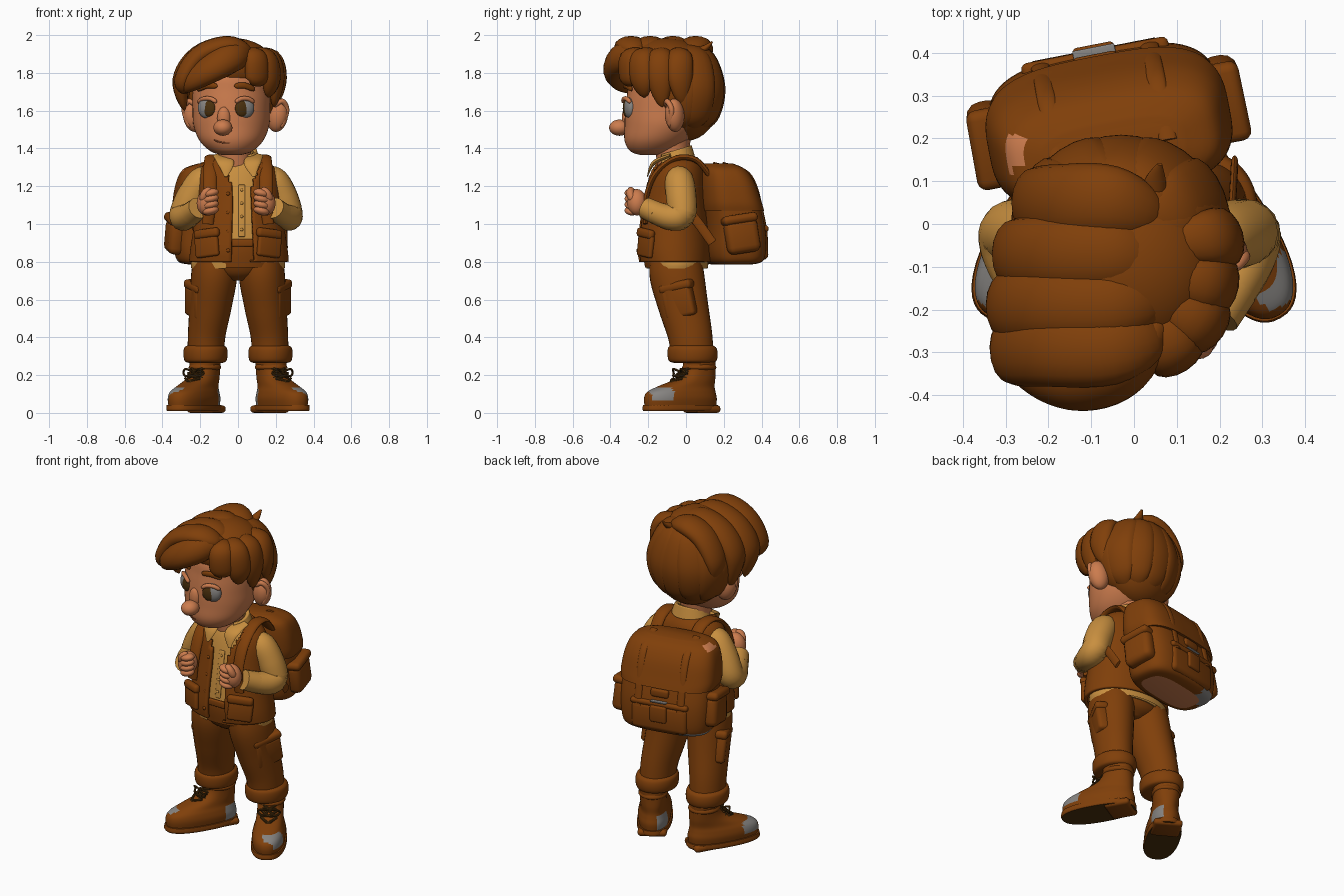
import bpy, bmesh
from math import sin, cos, pi, sqrt, radians, copysign
from mathutils import Vector, Matrix, Euler

cube = bpy.data.objects.get("Cube")
if cube:
    bpy.data.objects.remove(cube, do_unlink=True)


def material(name, color):
    m = bpy.data.materials.new(name)
    m.use_nodes = True
    m.diffuse_color = (*color, 1)
    m.node_tree.nodes["Principled BSDF"].inputs["Base Color"].default_value = (*color, 1)
    return m


BROWN = material("leather brown", (.215, .05, .003))
SKIN = material("skin", (.6, .2, .075))
SHIRT = material("tan shirt", (.58, .275, .05))
GREY = material("worn grey", (.24, .23, .22))
DARK = material("dark brown", (.07, .03, .004))
LIP = material("lip line", (.3, .08, .025))


def finish(name, bm, mat, smooth=40):
    bmesh.ops.recalc_face_normals(bm, faces=bm.faces)
    mesh = bpy.data.meshes.new(name)
    bm.to_mesh(mesh)
    bm.free()
    mesh.materials.append(mat)
    mesh.shade_smooth()
    mesh.set_sharp_from_angle(angle=radians(smooth))
    ob = bpy.data.objects.new(name, mesh)
    bpy.context.collection.objects.link(ob)
    return ob


def paint(ob, mat, rule):
    ob.data.materials.append(mat)
    for p in ob.data.polygons:
        if rule(p.center):
            p.material_index = len(ob.data.materials) - 1


def spline(rows, n):
    """Smooth interpolation through rows of any width."""
    rows = [Vector(r) for r in rows]
    out = []
    for i in range(len(rows) - 1):
        a, b, c, d = rows[max(i - 1, 0)], rows[i], rows[i + 1], rows[min(i + 2, len(rows) - 1)]
        for k in range(n):
            t = k / n
            out.append(b + (c - a) * (t / 2) + (a * 2 - b * 5 + c * 4 - d) * (t * t / 2)
                       + (b * 3 - a - c * 3 + d) * (t ** 3 / 2))
    return out + [rows[-1]]


def skin_rings(name, rings, mat, caps=True, keep=None):
    bm = bmesh.new()
    vs = [[bm.verts.new(p) for p in ring] for ring in rings]
    n = len(vs[0])
    for lo, hi in zip(vs, vs[1:]):
        for i in range(n):
            j = (i + 1) % n
            bm.faces.new((lo[i], lo[j], hi[j], hi[i]))
    if caps:
        bm.faces.new(vs[0])
        bm.faces.new(vs[-1])
    if keep:
        gone = [f for f in bm.faces if not keep(f.calc_center_median())]
        bmesh.ops.delete(bm, geom=gone, context="FACES")
    return finish(name, bm, mat)


def loft(name, rows, mat, power=2, seg=48, grow=0, tilt=0, n=5, **kw):
    """Stack of rounded rings; each row is z, x, y, x radius, y radius."""
    rings = []
    for z, x, y, rx, ry in spline(rows, n):
        ring = []
        for i in range(seg):
            c, s = cos(2 * pi * i / seg), sin(2 * pi * i / seg)
            px = copysign(abs(c) ** (2 / power), c) * (rx + grow)
            py = copysign(abs(s) ** (2 / power), s) * (ry + grow)
            ring.append((x + px, y + py, z + tilt * py))
        rings.append(ring)
    return skin_rings(name, rings, mat, **kw)


def sweep(name, rows, mat, side=(1, 0, 0), flat=1, ends=0, seg=16, n=6):
    """Tube along rows of x, y, z, radius; flat scales its thickness."""
    pts, rings = spline(rows, n), []
    last = len(pts) - 1
    for i, p in enumerate(pts):
        t = (pts[min(i + 1, last)] - pts[max(i - 1, 0)]).xyz.normalized()
        nor = t.cross(Vector(side)).normalized()
        across = nor.cross(t)
        u = min(i, last - i) / last
        r = p[3] * (sqrt(max(.02, 1 - (1 - u / ends) ** 2)) if u < ends else 1)
        rings.append([p.xyz + across * r * cos(2 * pi * k / seg) + nor * r * flat * sin(2 * pi * k / seg)
                      for k in range(seg)])
    return skin_rings(name, rings, mat)


def ball(name, loc, size, mat, rot=(0, 0, 0)):
    bm = bmesh.new()
    bmesh.ops.create_uvsphere(bm, u_segments=28, v_segments=18, radius=1)
    bm.transform(Matrix.LocRotScale(loc, Euler(rot), size))
    return finish(name, bm, mat)


def box(name, loc, size, mat, rot=(0, 0, 0), bevel=.02):
    bm = bmesh.new()
    bmesh.ops.create_cube(bm, size=1)
    bm.transform(Matrix.Diagonal((*size, 1)))
    bmesh.ops.bevel(bm, geom=bm.edges[:], offset=min(bevel, min(size) * .45), segments=3,
                    profile=.5, affect="EDGES")
    bm.transform(Matrix.LocRotScale(loc, Euler(rot), None))
    return finish(name, bm, mat)


def place(parts, loc, turn):
    for ob in parts:
        ob.location, ob.rotation_euler = loc, (0, 0, turn)


# Head and face
HX = -.035
loft("head", [(1.365, HX, -.18, .05, .06), (1.385, HX, -.18, .11, .115), (1.44, HX, -.155, .168, .17),
              (1.52, HX, -.12, .2, .205), (1.6, HX, -.11, .205, .212), (1.7, HX, -.1, .205, .21),
              (1.8, HX, -.1, .18, .19), (1.88, HX, -.1, .08, .08)], SKIN)
sweep("neck", [(0, -.04, 1.25, .1), (-.02, -.07, 1.36, .088), (-.02, -.07, 1.48, .1)], SKIN)


def face_point(x, z):
    low = max(0, 1.52 - z)
    return Vector((x, -.11 - low * .45 - (.212 - low * .5) * sqrt(max(0, 1 - ((x - HX) / .206) ** 2)), z))


ball("nose", (-.08, -.352, 1.51), (.05, .055, .043), SKIN)
ball("nose_bridge", (-.075, -.315, 1.56), (.035, .025, .06), SKIN)
for side, ex, look, ear in (("right", -.163, .008, -.235), ("left", .035, -.014, .208)):
    s = copysign(1, ear)
    p = face_point(ex, 1.615)
    yaw = (ex - HX) * 3
    ball(side + "_eye", p + Vector((0, .012, 0)), (.052, .03, .056), GREY, (0, 0, yaw))
    ball(side + "_iris", p + Vector((look, -.009, -.003)), (.037, .015, .043), DARK, (0, 0, yaw))
    sweep(side + "_upper_lid", [(*face_point(ex + d, 1.64 + .035 * (1 - abs(d) / .055)) + Vector((0, -.012, 0)), .012)
                                for d in (-.05, -.02, .02, .05)], SKIN, (0, 0, 1), 1, .2)
    sweep(side + "_eyebrow", [(*face_point(ex + d, 1.72 + h) + Vector((0, -.006, 0)), .016)
                              for d, h in ((-.055, .01 * s), (0, .013), (.055, -.01 * s))],
          BROWN, (0, 0, 1), .6, .3)
    ball(side + "_ear", (ear, -.06, 1.575), (.058, .05, .088), SKIN, (0, .15 * s, -.4 * s))
    sweep(side + "_ear_rim", [(ear - .02 * s, -.105, 1.62, .012), (ear + .025 * s, -.1, 1.65, .014),
                              (ear + .05 * s, -.075, 1.6, .014), (ear + .02 * s, -.09, 1.51, .012)],
          SKIN, (0, 1, 0), 1, .2)
sweep("mouth", [(*face_point(x, z), .0045) for x, z in
                ((-.13, 1.445), (-.085, 1.432), (-.03, 1.432), (.035, 1.45))], LIP, (0, 0, 1), 1, .2)

# Hair: base volumes, back lobes, swept fringe, side locks
ball("hair_back", (-.03, .0, 1.7), (.235, .19, .26), BROWN)
ball("hair_top", (-.03, -.1, 1.83), (.225, .215, .155), BROWN)
for i in range(7):
    a = radians(-12 + i * 34)
    rows = [(-.03 + .215 * cos(a) * cos(e), .165 * sin(a) * cos(e), 1.7 + .25 * sin(e), r)
            for e, r in ((1.4, .04), (.8, .09), (.1, .1), (-.5, .08), (-.95, .03))]
    sweep(f"hair_back_lobe_{i}", rows, BROWN, (-sin(a), cos(a), 0), .44, .2)
for i, (y, far, tip) in enumerate(((.05, .84, 1.64), (-.07, 1, 1.58), (-.19, 1.05, 1.6), (-.29, 1.02, 1.69))):
    sweep(f"hair_swept_lock_{i}", [(.07, y * .8 - .03, 1.91, .05), (-.05, y, 1.945, .085), (-.2 * far, y, 1.89, .09),
                                   (-.285 * far, y, 1.76, .08), (-.27 * far, y + .02, tip, .03)],
          BROWN, (0, 1, 0), .6, .15)
sweep("hair_fringe", [(.07, -.22, 1.91, .04), (-.02, -.33, 1.89, .08), (-.13, -.37, 1.83, .08),
                      (-.24, -.34, 1.76, .06), (-.31, -.27, 1.7, .02)], BROWN, (0, .5, 1), .8, .15)
for i, (x, y, tip) in enumerate(((.1, -.3, 1.76), (.175, -.235, 1.67), (.205, -.14, 1.62), (.215, -.03, 1.63))):
    sweep(f"hair_side_lock_{i}", [(.06, y * .6 - .03, 1.91, .04), (x * .75 + .02, y, 1.885, .065),
                                  (x, y, 1.77, .068), (x - .015, y + .015, tip, .03)],
          BROWN, (-y - .1, x + .03, 0), .6, .2)
sweep("hair_tuft", [(.04, .04, 1.9, .03), (.05, .1, 1.93, .025), (.06, .14, 1.965, .006)], BROWN, flat=.7)

# Shirt and open vest
torso = [(.77, .005, -.06, .235, .165), (.87, .005, -.065, .235, .172), (1, .005, -.065, .215, .16),
         (1.12, .005, -.06, .2, .145), (1.24, 0, -.05, .195, .13), (1.31, 0, -.045, .16, .11), (1.35, 0, -.04, .09, .08)]
shirt = loft("shirt", torso, SHIRT, grow=-.008)
paint(shirt, BROWN, lambda c: c.z < .92 and c.y < -.13)
loft("shirt_hem", [(.765, 0, -.05, .247, .165), (.79, 0, -.05, .25, .168), (.83, 0, -.055, .243, .168)], SHIRT,
     caps=False, keep=lambda c: c.y > -.13 or c.x < -.06)
vest = loft("vest", [(.8, .005, -.06, .242, .168)] + torso[1:], BROWN, grow=.013, seg=80, caps=False,
            keep=lambda c: not (c.y < -.08 and abs(c.x - .02) < .054 + max(0, c.z - 1.2) * .4))
thick = vest.modifiers.new("thickness", "SOLIDIFY")
thick.thickness, thick.offset = .018, 0
box("placket", (.02, -.204, 1.07), (.035, .012, .28), SHIRT, (-.165, 0, 0))
box("belt", (.02, -.232, .9), (.12, .018, .04), BROWN)
for i in range(4):
    ball(f"shirt_button_{i}", (.02, -.228 + .0125 * i, .97 + .07 * i), (.008, .006, .008), SHIRT)
    ball(f"vest_button_{i}", (-.052, -.255 + .014 * i, .86 + .1 * i), (.01, .008, .01), BROWN)
loft("collar_band", [(1.28, 0, -.05, .135, .11), (1.335, 0, -.055, .118, .1), (1.39, 0, -.06, .1, .09)],
     SHIRT, tilt=.3, caps=False, keep=lambda c: c.y > -.13).modifiers.new("thickness", "SOLIDIFY").thickness = .02

# Trousers hips
loft("hips", [(.7, 0, -.05, .05, .08), (.74, 0, -.05, .17, .13), (.82, 0, -.055, .222, .155), (.92, 0, -.06, .22, .16)], BROWN)

for side, s in (("right", -1), ("left", 1)):
    # Collar flap
    sweep(side + "_collar_flap", [(.1 * s, -.08, 1.365, .035), (.07 * s + .005, -.17, 1.325, .045),
                                  (.075 * s + .01, -.205, 1.25, .008)], SHIRT, (1, 0, 0), .25)
    # Sleeves and gripping hands
    o = -.02 if s < 0 else 0
    sweep(side + "_sleeve", [(.14 * s, -.04, 1.25, .06), (.19 * s, -.035, 1.225, .078), (.237 * s + o / 2, -.025, 1.14, .081),
                             (.268 * s + o, -.025, 1.05, .076), (.258 * s + o, -.09, 1.037, .068),
                             (.2 * s + o, -.2, 1.075, .056)], SHIRT, (.3, .3 * s, 1), 1, .05)
    sweep(side + "_sleeve_cuff", [(.228 * s + o, -.15, 1.055, .062), (.19 * s + o, -.215, 1.085, .058)], SHIRT, (0, 0, 1))
    hx = .142 * s + o
    ball(side + "_hand", (hx, -.26, 1.115), (.056, .052, .07), SKIN, (0, -.2 * s, 0))
    for i in range(4):
        ball(f"{side}_finger_{i}", (hx - .018 * s, -.288, 1.07 + i * .031), (.043, .037, .023), SKIN, (0, .25 * s, .2 * s))
    sweep(side + "_thumb", [(hx + .03 * s, -.28, 1.12, .022), (hx + .01 * s, -.295, 1.165, .021),
                            (hx - .02 * s, -.285, 1.185, .018)], SKIN, ends=.3)
    # Vest pocket
    for part, z, w, h, d in (("pocket", .885, .14, .12, .03), ("pocket_flap", .95, .15, .05, .04)):
        box(f"{side}_vest_{part}", (.165 * s, -.213, z), (w, d, h), BROWN, (-.05, .12 * s, .52 * s))
    # Trouser leg, cuff and cargo pocket
    sweep(side + "_trouser_leg", [(.115 * s, -.055, .87, .105), (.125 * s, -.05, .74, .122), (.145 * s, -.015, .57, .112),
                                  (.165 * s, .02, .42, .1), (.172 * s, .035, .3, .095)], BROWN, flat=1.18, seg=32)
    loft(side + "_trouser_cuff", [(.265, .172 * s, .035, .09, .1), (.275, .172 * s, .035, .11, .125),
                                  (.31, .172 * s, .035, .117, .133), (.345, .172 * s, .033, .112, .127),
                                  (.36, .172 * s, .03, .09, .105)], BROWN)
    box(side + "_cargo_pocket", (.222 * s, -.035, .585), (.07, .17, .16), BROWN, (.2, .08 * s, -.4 * s))
    box(side + "_cargo_flap", (.22 * s, -.05, .67), (.08, .185, .05), BROWN, (.2, .08 * s, -.4 * s))
    # Boot, toe pointing outward
    upper = loft(side + "_boot", [(.03, 0, -.115, .088, .208), (.075, 0, -.115, .094, .212), (.11, 0, -.11, .088, .2),
                                  (.14, 0, -.08, .078, .165), (.18, 0, -.025, .074, .112), (.225, 0, -.002, .074, .088),
                                  (.28, 0, 0, .078, .085)], BROWN, power=2.3)
    paint(upper, GREY, lambda c: .07 < c.z < .135 and -.31 < c.y < -.2 and c.x * s > -.02
          or c.z < .13 and c.y > 0 and c.x * s < -.03)
    sole = loft(side + "_boot_sole", [(.01, 0, -.115, .094, .215), (.02, 0, -.115, .099, .22),
                                      (.042, 0, -.115, .097, .216)], BROWN, power=2.4)
    paint(sole, DARK, lambda c: c.z < .0105)
    boot = [upper, sole, box(side + "_boot_heel", (0, .015, .02), (.165, .15, .04), BROWN),
            loft(side + "_boot_collar", [(.225, 0, 0, .07, .08), (.24, 0, 0, .084, .093), (.265, 0, 0, .07, .08)], BROWN)]
    for i in range(3):
        y, z = -.165 + .032 * i, .155 + .028 * i
        for k in (-1, 1):
            boot.append(sweep(f"{side}_lace_{i}_{k}", [(-.045 * k, y + .03, z, .007), (0, y - .005, z + .012, .007),
                                                       (.045 * k, y + .035, z + .028, .007)], DARK, (0, 0, 1), seg=8))
    for k in (-1, 1):
        boot.append(sweep(f"{side}_lace_loop_{k}", [(0, -.11, .215, .006), (.04 * k, -.135, .232, .006),
                                                    (.062 * k, -.12, .21, .006), (.035 * k, -.135, .195, .006),
                                                    (0, -.11, .215, .006)], DARK, (0, 1, .3), seg=8))
    place(boot, (.175 * s, .07, 0), radians(30) * s)
    # Shoulder straps
    sweep(side + "_shoulder_strap", [(.13 * s, .13, 1.25, .036), (.135 * s, .05, 1.34, .038), (.14 * s, -.06, 1.345, .038),
                                     (.148 * s, -.165, 1.26, .036), (.15 * s, -.215, 1.12, .034), (.16 * s, -.215, 1, .03)],
          BROWN, flat=.4)
    sweep(side + "_lower_strap", [(.2 * s, -.12, 1.12, .02), (.225 * s, .0, 1.08, .025), (.235 * s, .14, .9, .025)],
          BROWN, (0, .5, 1), .35)

# Backpack, turned slightly about the vertical
body = [(.785, 0, .01, .19, .085), (.8, 0, .02, .25, .135), (.86, 0, .02, .27, .155), (.98, 0, .015, .275, .155),
        (1.12, 0, -.01, .272, .145), (1.22, 0, -.03, .258, .13), (1.29, 0, -.05, .225, .1), (1.32, 0, -.06, .15, .05)]
pack = loft("backpack_body", body, BROWN, power=3.2, seg=64)
paint(pack, SKIN, lambda c: c.z < .786)
paint(pack, GREY, lambda c: .786 < c.z < .82 and c.x < -.12 and c.y > .03)
flap = loft("backpack_flap", [(1.07, 0, .002, .266, .149)] + body[4:], BROWN, power=3.2, seg=96, grow=.014)
paint(flap, SKIN, lambda c: -.245 < c.x < -.2 and -.06 < c.y < .02 and c.z > 1.2)
parts = [pack, flap, box("back_pocket", (0, .15, .89), (.34, .06, .16), BROWN, (.03, 0, 0), .028),
         box("back_pocket_flap", (0, .155, .975), (.35, .05, .035), BROWN, bevel=.015),
         box("buckle_panel", (0, .18, .92), (.1, .025, .1), BROWN),
         box("buckle_strip", (0, .155, 1.04), (.11, .03, .05), BROWN),
         box("top_label", (0, .174, .993), (.1, .025, .009), GREY)]
for side, s in (("right", -1), ("left", 1)):
    parts += [box(side + "_side_pocket", (.275 * s, .015, .935), (.09, .18, .18), BROWN, (.15, -.06 * s, 0), .035),
              box(side + "_side_flap", (.275 * s, .0, 1.025), (.1, .19, .05), BROWN, (.15, -.1 * s, 0), .024),
              sweep(side + "_closing_strap", [(.13 * s, -.06, 1.32, .022), (.13 * s, .06, 1.28, .022), (.13 * s, .115, 1.2, .022),
                                              (.13 * s, .15, 1.06, .022), (.13 * s, .172, .95, .022)], BROWN, flat=.4)]
place(parts, (-.06, .23, 0), radians(11))
